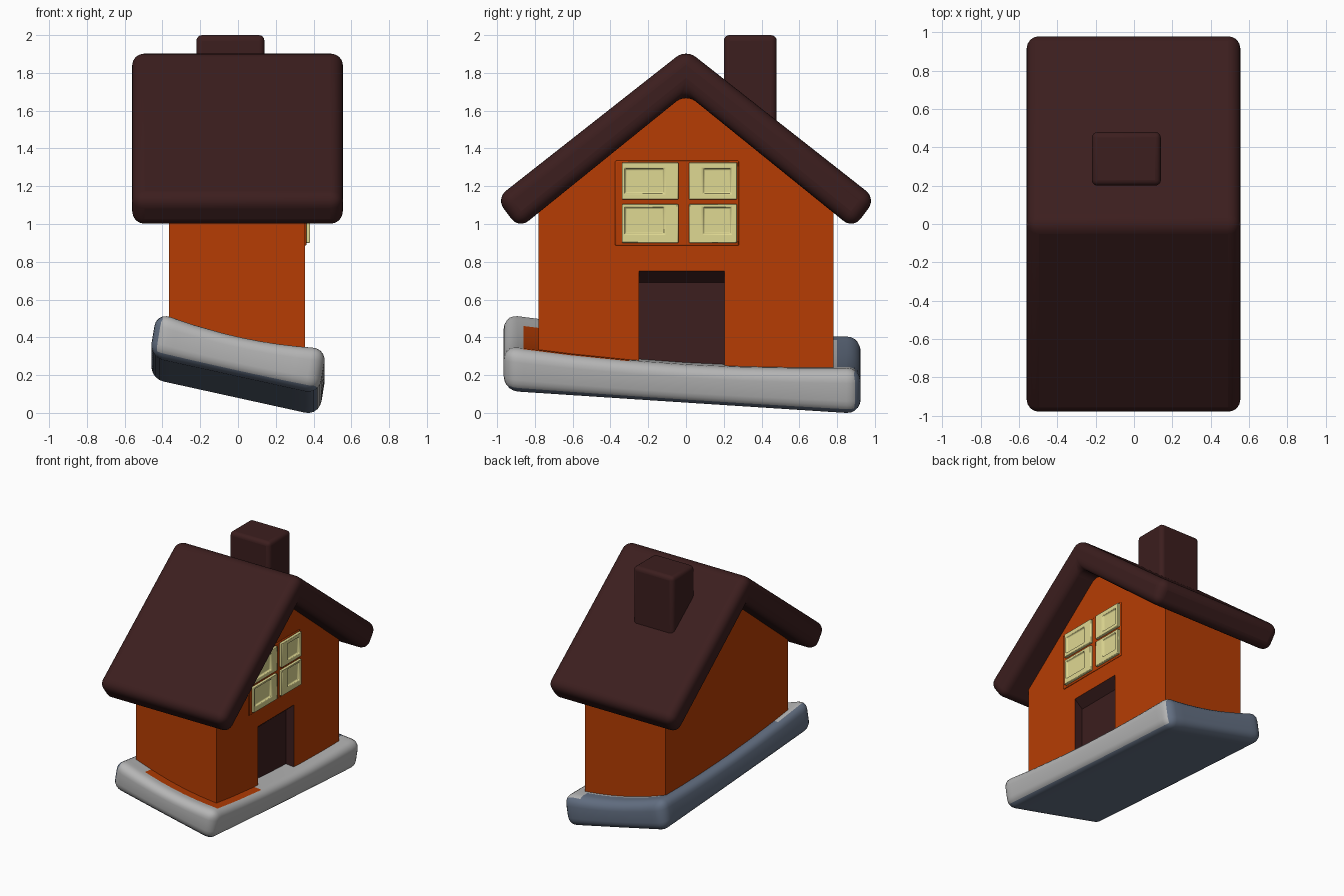
import bpy, bmesh, math
from mathutils import Vector

if "Cube" in bpy.data.objects:
    bpy.data.objects.remove(bpy.data.objects["Cube"])


def material(name, rgb):
    m = bpy.data.materials.new(name)
    m.diffuse_color = (*rgb, 1)
    m.use_nodes = True
    m.node_tree.nodes["Principled BSDF"].inputs["Base Color"].default_value = m.diffuse_color
    return m


ORANGE = material("wall orange", (0.47, 0.046, 0.001))
BROWN = material("roof brown", (0.045, 0.013, 0.013))
CREAM = material("window cream", (0.74, 0.69, 0.29))
WHITE = material("base light grey", (0.46, 0.46, 0.46))
BLUE = material("base blue grey", (0.125, 0.16, 0.225))


def finish(bm, name, mats, bevel=0, segments=4, smooth=True):
    bmesh.ops.recalc_face_normals(bm, faces=bm.faces)
    me = bpy.data.meshes.new(name)
    bm.to_mesh(me)
    bm.free()
    for m in mats:
        me.materials.append(m)
    ob = bpy.data.objects.new(name, me)
    bpy.context.collection.objects.link(ob)
    if bevel:
        mod = ob.modifiers.new("round", 'BEVEL')
        mod.width, mod.segments = bevel, segments
        mod.limit_method, mod.angle_limit = 'ANGLE', math.radians(25)
    if smooth:
        bpy.ops.object.select_all(action='DESELECT')
        bpy.context.view_layer.objects.active = ob
        ob.select_set(True)
        bpy.ops.object.shade_smooth_by_angle(angle=math.radians(40))
    return ob


def box_bm(lo, hi):
    bm = bmesh.new()
    bmesh.ops.create_cube(bm, size=1)
    for v in bm.verts:
        v.co = Vector([(a + b) / 2 + c * (b - a) for a, b, c in zip(lo, hi, v.co)])
    return bm


def prism_bm(profile, x0, x1):
    bm = bmesh.new()
    f = bm.faces.new([bm.verts.new((x0, y, z)) for y, z in profile])
    ext = bmesh.ops.extrude_face_region(bm, geom=[f])
    for v in ext["geom"]:
        if isinstance(v, bmesh.types.BMVert):
            v.co.x = x1
    return bm


def ground(x, y):
    # height of the tilted, slightly dished base top
    return 0.345 - 0.215 * x - 0.06 * y + 0.2 * x * x + 0.045 * (y * y - 0.8)


def underside(x, y):
    return 0.139 - 0.22 * x - 0.065 * y


# base slab: rounded box, cut into a grid, bent to the tilted surfaces
bm = box_bm((-0.45, -0.965, 0), (0.45, 0.925, 0.24))
bmesh.ops.bevel(bm, geom=bm.edges[:], offset=0.075, segments=5, profile=0.5, affect='EDGES')
cuts = [((x, 0, 0), (1, 0, 0)) for x in (-0.34, -0.25, -0.1, 0, 0.1, 0.2, 0.3)]
cuts += [((0, y, 0), (0, 1, 0)) for y in (-0.86, -0.6, -0.3, 0, 0.3, 0.6, 0.8)]
for co, no in cuts:
    bmesh.ops.bisect_plane(bm, geom=bm.verts[:] + bm.edges[:] + bm.faces[:],
                           plane_co=co, plane_no=no)
bm.normal_update()
for f in bm.faces:
    n, c = f.normal, f.calc_center_median()
    back = n.y > 0.55 or n.x < -0.55
    back_top = n.z > 0.2 and ((c.y > 0.78 and c.x < 0.3) or (c.x < -0.34 and c.y > -0.6))
    f.material_index = 1 if n.z < -0.5 or back or back_top else 0
    if n.z > 0.95 and -0.87 < c.y < -0.3 and c.x > -0.25:
        f.material_index = 2
for v in bm.verts:
    x, y, z = v.co
    t = z / 0.24
    v.co = (x + (t - 0.5) * 0.04, y, underside(x, y) * (1 - t) + ground(x, y) * t)
finish(bm, "base_slab", [WHITE, BLUE, ORANGE])

# walls with gable ends, foot following the slab
bm = prism_bm([(-0.78, 0), (0.78, 0), (0.78, 1.16), (0, 1.76), (-0.78, 1.16)], -0.365, 0.355)
for v in bm.verts:
    if v.co.z < 0.1:
        v.co.z = ground(v.co.x, v.co.y) - 0.11
walls = finish(bm, "walls", [ORANGE], smooth=False)

# door recess cut into the gable, lined in brown, with a sloping head
bm = box_bm((0.285, -0.25, 0.0), (0.36, 0.205, 0.755))
for v in bm.verts:
    if v.co.z > 0.5 and v.co.x < 0.3:
        v.co.z = 0.69
cutter = finish(bm, "door_cutter", [BROWN], smooth=False)
cutter.hide_render = True
cutter.hide_set(True)
cut = walls.modifiers.new("door", 'BOOLEAN')
cut.operation, cut.object, cut.solver = 'DIFFERENCE', cutter, 'EXACT'
cut.material_mode = 'TRANSFER'

# folded roof
half = [(0.0, 1.925), (1.005, 1.135), (0.885, 0.975), (0.0, 1.69)]
left = [(-y, z) for y, z in half[2:0:-1]]
finish(prism_bm(half + left, -0.56, 0.555), "roof", [BROWN], 0.065, 6)

# chimney
finish(box_bm((-0.22, 0.20, 1.3), (0.14, 0.48, 2.0)), "chimney", [BROWN], 0.03, 4)

# window surround
finish(box_bm((0.3, -0.375, 0.885), (0.362, 0.28, 1.335)), "window_frame", [ORANGE], 0.006, 2)


def pane(name, y0, y1, z0, z1, inner):
    bm = box_bm((0.32, y0, z0), (0.382, y1, z1))
    face = max(bm.faces, key=lambda f: f.calc_center_median().x)
    mid = face.calc_center_median()
    bmesh.ops.inset_individual(bm, faces=[face], thickness=0.02)
    a0, a1, b0, b1 = inner
    for v in face.verts:
        v.co.y = a0 if v.co.y < mid.y else a1
        v.co.z = b0 if v.co.z < mid.z else b1
    bmesh.ops.inset_individual(bm, faces=[face], thickness=0.008, depth=-0.015)
    finish(bm, name, [CREAM], 0.005, 2)


# four window panes with off-centre sunk glass
for row, z0, z1, b0, b1 in (("lower", 0.90, 1.105, 0.945, 1.09), ("upper", 1.13, 1.325, 1.16, 1.295)):
    pane(row + "_left_pane", -0.34, -0.04, z0, z1, (-0.325, -0.115, b0, b1))
    pane(row + "_right_pane", 0.015, 0.27, z0, z1, (0.09, 0.24, b0, b1))
